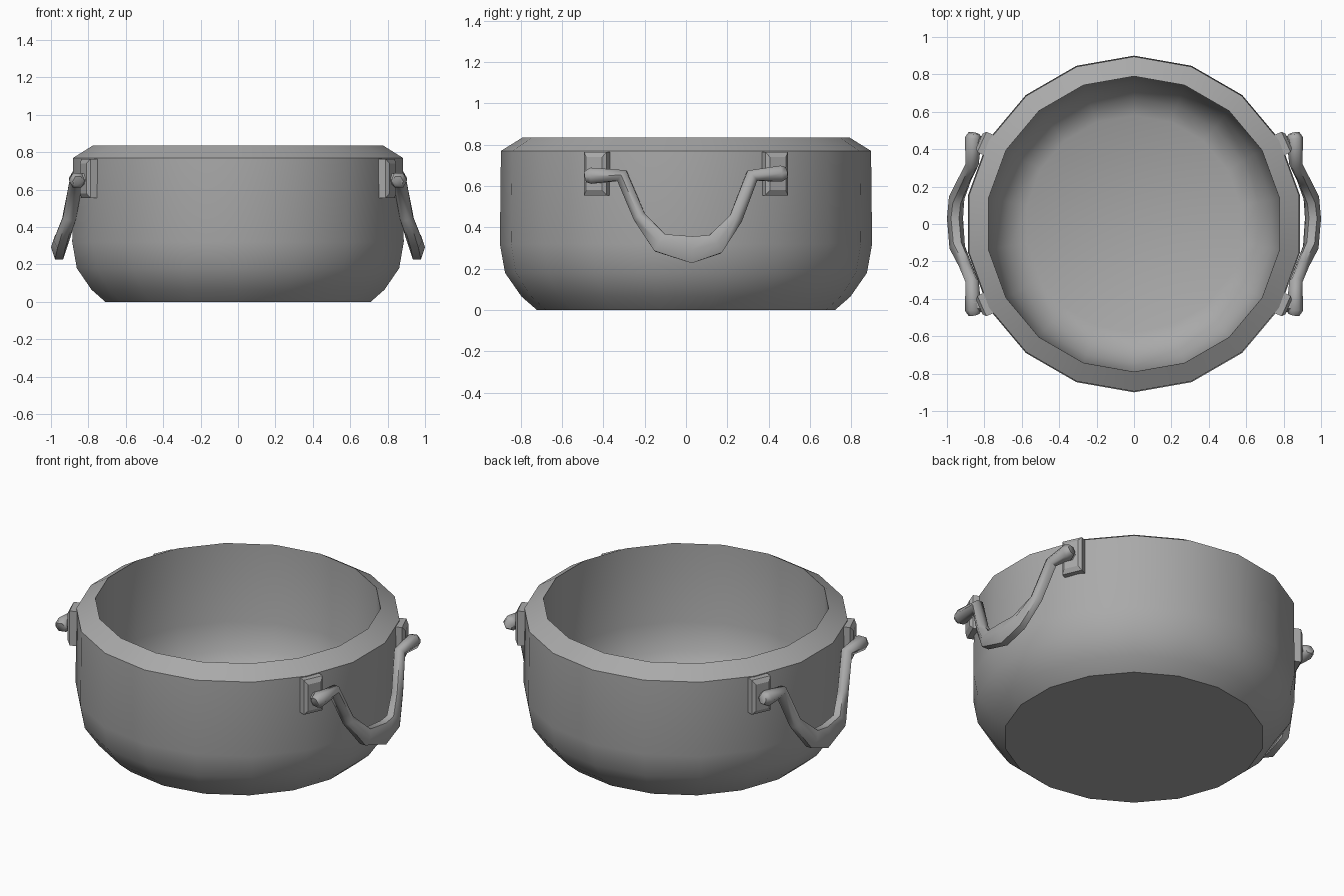
import bpy, bmesh, math
from mathutils import Vector, Matrix

if "Cube" in bpy.data.objects:
    bpy.data.objects.remove(bpy.data.objects["Cube"])

grey = bpy.data.materials.new("cookware grey")
grey.diffuse_color = (0.4, 0.4, 0.4, 1)
grey.use_nodes = True
grey.node_tree.nodes["Principled BSDF"].inputs["Base Color"].default_value = grey.diffuse_color


def finish(name, bm, angle):
    bmesh.ops.recalc_face_normals(bm, faces=bm.faces)
    me = bpy.data.meshes.new(name)
    bm.to_mesh(me)
    bm.free()
    me.materials.append(grey)
    ob = bpy.data.objects.new(name, me)
    bpy.context.collection.objects.link(ob)
    bpy.ops.object.select_all(action='DESELECT')
    ob.select_set(True)
    bpy.context.view_layer.objects.active = ob
    bpy.ops.object.shade_smooth_by_angle(angle=math.radians(angle))
    return ob


def loft(bm, rings):
    # skin a list of vertex rings and close both ends
    loops = [[bm.verts.new(p) for p in r] for r in rings]
    n = len(loops[0])
    for a, b in zip(loops, loops[1:]):
        for i in range(n):
            j = (i + 1) % n
            bm.faces.new((a[i], a[j], b[j], b[i]))
    bm.faces.new(loops[0])
    bm.faces.new(loops[-1])


# Pot body: 18-sided lathe, outside up over the sloped rim and down the inside
SIDES = 18
profile = [(0.72, 0.0), (0.795, 0.065), (0.875, 0.18), (0.90, 0.32), (0.895, 0.77),
           (0.79, 0.835), (0.785, 0.36), (0.745, 0.2), (0.67, 0.1), (0.58, 0.06)]
bm = bmesh.new()
loft(bm, [[(r * math.sin(math.tau * i / SIDES), r * math.cos(math.tau * i / SIDES), z)
           for i in range(SIDES)] for r, z in profile])
finish("pot_body", bm, 38)

# Handle path: position, half width in x, half width in the side plane
path = [((0.855, -0.485, 0.645), 0.030, 0.030), ((0.86, -0.46, 0.65), 0.045, 0.045),
        ((0.865, -0.31, 0.65), 0.035, 0.038), ((0.90, -0.225, 0.45), 0.036, 0.035),
        ((0.945, -0.125, 0.325), 0.042, 0.055), ((0.957, 0.03, 0.292), 0.043, 0.075),
        ((0.948, 0.14, 0.318), 0.042, 0.06), ((0.905, 0.24, 0.44), 0.036, 0.037),
        ((0.865, 0.32, 0.65), 0.035, 0.038), ((0.86, 0.46, 0.66), 0.045, 0.045),
        ((0.855, 0.485, 0.665), 0.030, 0.030)]
pts = [Vector(p[0]) for p in path]

for side, turn in (("right", 0), ("left", math.pi)):
    spin = Matrix.Rotation(turn, 4, 'Z')
    if turn:
        spin = Matrix.Scale(-1, 4, Vector((1, 0, 0)))

    # Drooping handle bar
    bm = bmesh.new()
    rings = []
    for k, (p, wx, wn) in enumerate(path):
        t = (pts[min(k + 1, len(pts) - 1)] - pts[max(k - 1, 0)]).normalized()
        up = Vector((1, 0, 0)).cross(t).normalized()
        out = t.cross(up)
        rings.append([spin @ (pts[k] + out * wx * math.cos(a) + up * wn * math.sin(a))
                      for a in (math.tau * i / 6 for i in range(6))])
    loft(bm, rings)
    finish("handle_" + side, bm, 60)

    # Mounting plates and pegs holding the handle ends
    for end, s in (("front", -1), ("back", 1)):
        base = Matrix.Translation((0.795, 0.43 * s, 0.66)) @ Matrix.Rotation(s * math.radians(24), 4, 'Z')
        bm = bmesh.new()
        loft(bm, [[spin @ base @ Vector((x, w * sy, h * sz))
                   for sy, sz in ((-1, -1), (1, -1), (1, 1), (-1, 1))]
                  for x, w, h in ((-0.03, 0.06, 0.105), (0.02, 0.06, 0.105), (0.035, 0.042, 0.08))])
        finish(f"mount_plate_{end}_{side}", bm, 25)

        bm = bmesh.new()
        loft(bm, [[spin @ Vector((x, 0.435 * s + r * math.cos(math.tau * i / 6),
                                  0.655 + r * math.sin(math.tau * i / 6))) for i in range(6)]
                  for x, r in ((0.79, 0.035), (0.86, 0.035))])
        finish(f"handle_peg_{end}_{side}", bm, 40)
